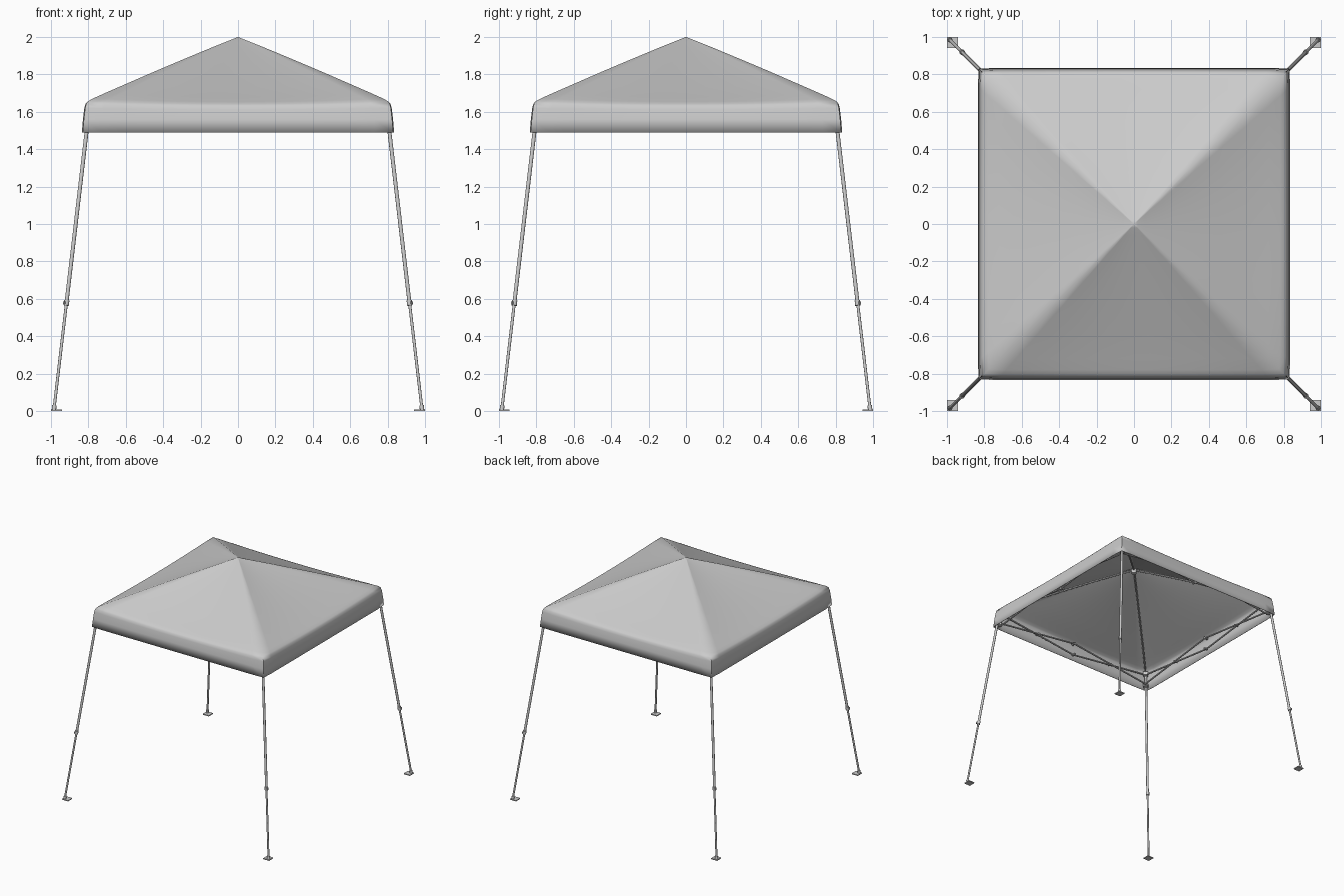
import bpy, bmesh, math
from mathutils import Vector, Matrix

if "Cube" in bpy.data.objects:
    bpy.data.objects.remove(bpy.data.objects["Cube"])


def material(name, v):
    m = bpy.data.materials.new(name)
    m.diffuse_color = (v, v, v, 1)
    m.use_nodes = True
    m.node_tree.nodes["Principled BSDF"].inputs["Base Color"].default_value = m.diffuse_color
    return m


CLOTH = material("grey cloth", 0.6)
METAL = material("grey metal", 0.6)


def finish(name, bm, mat, angle=40):
    bmesh.ops.recalc_face_normals(bm, faces=bm.faces)
    me = bpy.data.meshes.new(name)
    bm.to_mesh(me)
    bm.free()
    me.materials.append(mat)
    ob = bpy.data.objects.new(name, me)
    bpy.context.collection.objects.link(ob)
    bpy.ops.object.select_all(action='DESELECT')
    ob.select_set(True)
    bpy.context.view_layer.objects.active = ob
    bpy.ops.object.shade_smooth_by_angle(angle=math.radians(angle))
    return ob


def rod(bm, a, b, r, sides=10):
    a, b = Vector(a), Vector(b)
    d = b - a
    m = Matrix.Translation((a + b) / 2) @ d.to_track_quat('Z', 'Y').to_matrix().to_4x4()
    bmesh.ops.create_cone(bm, cap_ends=True, segments=sides, radius1=r,
                          radius2=r, depth=d.length, matrix=m)


def box(bm, c, size, turn=0.0):
    m = Matrix.Translation(c) @ Matrix.Rotation(turn, 4, 'Z') @ Matrix.Diagonal((*size, 1))
    bmesh.ops.create_cube(bm, size=1, matrix=m)


# Canopy: square rings from peak to hem, (half width, height, sag at mid side)
N = 16
rings = [(0.02, 1.992, 0), (0.06, 1.976, .003), (0.15, 1.94, .008), (0.3, 1.878, .014),
         (0.45, 1.815, .018), (0.6, 1.75, .02), (0.72, 1.698, .02), (0.78, 1.671, .018),
         (0.806, 1.657, .016), (0.816, 1.645, .014), (0.822, 1.62, .008),
         (0.829, 1.56, 0), (0.835, 1.49, 0)]
bm = bmesh.new()
peak = bm.verts.new((0, 0, 2))
loops = []
for h, z, sag in rings:
    loop = []
    for side in range(4):
        c, s = round(math.cos(side * math.pi / 2)), round(math.sin(side * math.pi / 2))
        for i in range(N):
            t = -1 + 2 * i / N
            # corners are slightly rounded in plan
            k = 0.994 if i == 0 else 1
            x, y = t * h * k, -h * k
            loop.append(bm.verts.new((x * c - y * s, x * s + y * c, z - sag * (1 - t * t))))
    loops.append(loop)
M = 4 * N
for j in range(M):
    bm.faces.new((peak, loops[0][j], loops[0][(j + 1) % M]))
    for a, b in zip(loops, loops[1:]):
        bm.faces.new((a[j], b[j], b[(j + 1) % M], a[(j + 1) % M]))
canopy = finish("canopy", bm, CLOTH, 75)
thick = canopy.modifiers.new("cloth thickness", 'SOLIDIFY')
thick.thickness = 0.004
thick.offset = -1


def leg_at(z):
    return 0.985 - 0.175 * z / 1.49


corners = [("front_left", -1, -1), ("front_right", 1, -1),
           ("back_right", 1, 1), ("back_left", -1, 1)]
for name, sx, sy in corners:
    def p(z, off=0.0):
        r = leg_at(z) - off
        return (sx * r, sy * r, z)
    turn = math.atan2(sy, sx)

    # Telescoping leg with joint collar
    bm = bmesh.new()
    rod(bm, p(0.005), p(0.6), 0.008)
    rod(bm, p(0.58), p(1.63), 0.0105)
    rod(bm, p(0.565), p(0.592), 0.0145)
    box(bm, p(0.578, -0.009), (0.014, 0.012, 0.014), turn)
    finish(name + "_leg", bm, METAL)

    # Foot plate with socket
    bm = bmesh.new()
    box(bm, (sx * 0.971, sy * 0.971, 0.004), (0.058, 0.058, 0.008))
    rod(bm, p(0.004), p(0.03), 0.012)
    finish(name + "_foot", bm, METAL)

    # Top bracket and slider where the trusses meet the leg
    bm = bmesh.new()
    for z in (1.515, 1.615):
        box(bm, p(z, 0.012), (0.045, 0.04, 0.026), turn)
    finish(name + "_bracket", bm, METAL)

    # Roof rib under the hip, following the cloth to the peak
    bm = bmesh.new()
    pts = [(0.79, 1.62), (0.6, 1.728), (0.4, 1.816), (0.2, 1.9), (0.015, 1.972)]
    for (r0, z0), (r1, z1) in zip(pts, pts[1:]):
        rod(bm, (sx * r0, sy * r0, z0), (sx * r1, sy * r1, z1), 0.007, 8)
    finish(name + "_roof_rib", bm, METAL)

# Peak hub
bm = bmesh.new()
rod(bm, (0, 0, 1.945), (0, 0, 1.982), 0.022, 12)
finish("peak_hub", bm, METAL)

# Scissor truss on each side: two crossing pairs meeting at mid side
LO, HI, E = 1.512, 1.612, 0.785
for side, name in enumerate(("front", "right", "back", "left")):
    c, s = round(math.cos(side * math.pi / 2)), round(math.sin(side * math.pi / 2))

    def q(x, z, inset=0.0):
        y = -(E - inset)
        return (x * c - y * s, x * s + y * c, z)
    bm = bmesh.new()
    for m in (-1, 1):
        rod(bm, q(m * E, HI), q(0, LO), 0.007, 8)
        rod(bm, q(m * E, LO, 0.014), q(0, HI, 0.014), 0.007, 8)
        rod(bm, q(m * E / 2, (LO + HI) / 2, -0.01), q(m * E / 2, (LO + HI) / 2, 0.024), 0.009, 8)
    for z in (LO, HI):
        rod(bm, q(0, z, -0.01), q(0, z, 0.024), 0.01, 8)
    finish(name + "_truss", bm, METAL)
